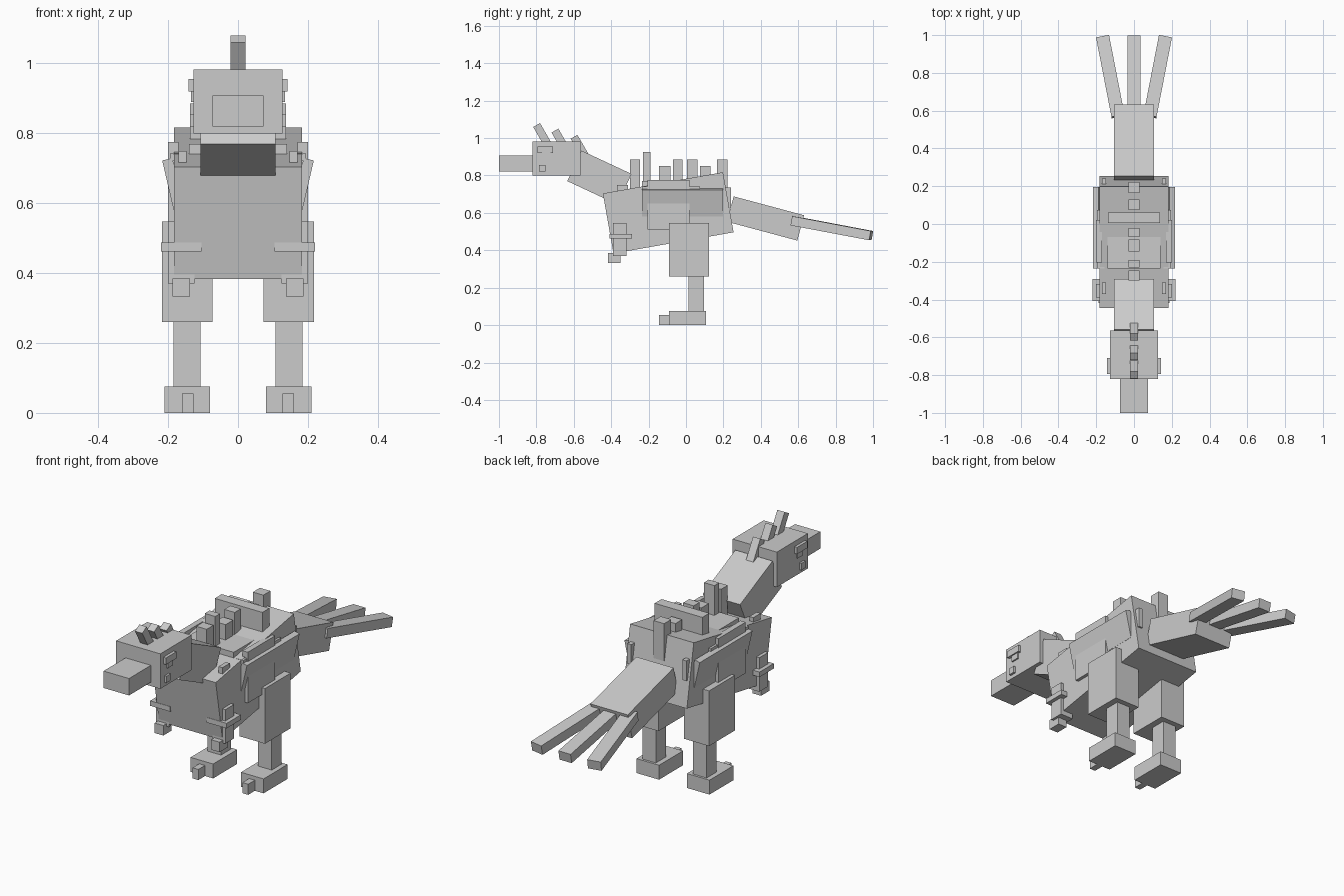
import bpy
from math import radians
from mathutils import Matrix, Euler

grey = bpy.data.materials.new("plain_grey")
grey.diffuse_color = (0.6, 0.6, 0.6, 1)


def box(name, c, s, rot=(0, 0, 0)):
    """Box from centre, full size and rotation in degrees."""
    bpy.ops.mesh.primitive_cube_add(size=1)
    o = bpy.context.object
    o.name = name
    m = Euler([radians(a) for a in rot]).to_matrix().to_4x4()
    o.data.transform(Matrix.Translation(c) @ m @ Matrix.Diagonal((*s, 1)))
    o.data.materials.append(grey)
    return o


def span(name, x, y, z):
    """Upright box from its x, y and z ranges."""
    r = (x, y, z)
    return box(name, [(a + b) / 2 for a, b in r], [b - a for a, b in r])


def pair(name, x, y, z):
    """Upright box on both sides."""
    span("right_" + name, x, y, z)
    span("left_" + name, (-x[1], -x[0]), y, z)


# Trunk, neck and tail
box("body", (0, -0.095, 0.60), (0.366, 0.652, 0.326), (10, 0, 0))
box("neck", (0, -0.463, 0.789), (0.214, 0.295, 0.18), (-25, 0, 0))
box("tail", (0, 0.425, 0.57), (0.214, 0.39, 0.14), (-15, 0, 0))
for name, x, yaw in (("left", -0.125, 11), ("middle", 0, 0), ("right", 0.125, -11)):
    box(name + "_tail_feather", (x, 0.78, 0.518), (0.07, 0.435, 0.05), (-10.5, 0, yaw))

# Head, snout, face details and crest
span("head", (-0.127, 0.127), (-0.82, -0.565), (0.80, 0.982))
span("snout", (-0.073, 0.073), (-1.0, -0.81), (0.82, 0.908))
pair("brow", (0.12, 0.142), (-0.795, -0.71), (0.92, 0.955))
pair("eye", (0.12, 0.135), (-0.77, -0.725), (0.89, 0.925))
pair("cheek_stud", (0.12, 0.138), (-0.785, -0.75), (0.82, 0.855))
for i, (y, z) in enumerate(((-0.77, 1.02), (-0.672, 0.99), (-0.57, 0.957))):
    box(f"crest_{i}", (0, y, z), (0.042, 0.042, 0.115), (30, 0, 0))

# Hind legs
pair("thigh", (0.073, 0.218), (-0.09, 0.122), (0.26, 0.547))
pair("shin", (0.107, 0.185), (0.013, 0.095), (0.07, 0.265))
pair("foot", (0.08, 0.21), (-0.09, 0.107), (0, 0.075))
pair("toe", (0.127, 0.16), (-0.145, -0.085), (0, 0.055))

# Small arms
pair("arm", (0.125, 0.20), (-0.39, -0.317), (0.37, 0.547))
pair("claw", (0.137, 0.187), (-0.418, -0.35), (0.333, 0.385))
pair("wrist_band", (0.105, 0.22), (-0.408, -0.29), (0.462, 0.488))

# Side flaps, straps and shoulder pegs
for side in (-1, 1):
    n = "right" if side > 0 else "left"
    box(n + "_side_flap", (side * 0.186, -0.02, 0.655), (0.03, 0.433, 0.145), (0, side * 13, 0))
pair("side_strap", (0.17, 0.20), (-0.205, 0.02), (0.51, 0.775))
pair("flap_rim", (0.155, 0.195), (-0.235, 0.075), (0.722, 0.742))
pair("shoulder_peg", (0.147, 0.17), (-0.37, -0.31), (0.66, 0.75))
pair("rump_peg", (0.147, 0.17), (0.20, 0.24), (0.63, 0.735))

# Saddle and row of back spikes
span("saddle_seat", (-0.14, 0.14), (-0.235, 0.07), (0.70, 0.77))
span("saddle_back", (-0.137, 0.137), (0.005, 0.062), (0.76, 0.885))
for i, (y0, y1, z) in enumerate(((-0.30, -0.245, 0.885), (-0.23, -0.19, 0.925), (-0.145, -0.082, 0.85),
                                 (-0.07, -0.02, 0.885), (0.075, 0.13, 0.85), (0.165, 0.223, 0.885))):
    span(f"back_spike_{i}", (-0.03, 0.03), (y0, y1), (0.69, z))
